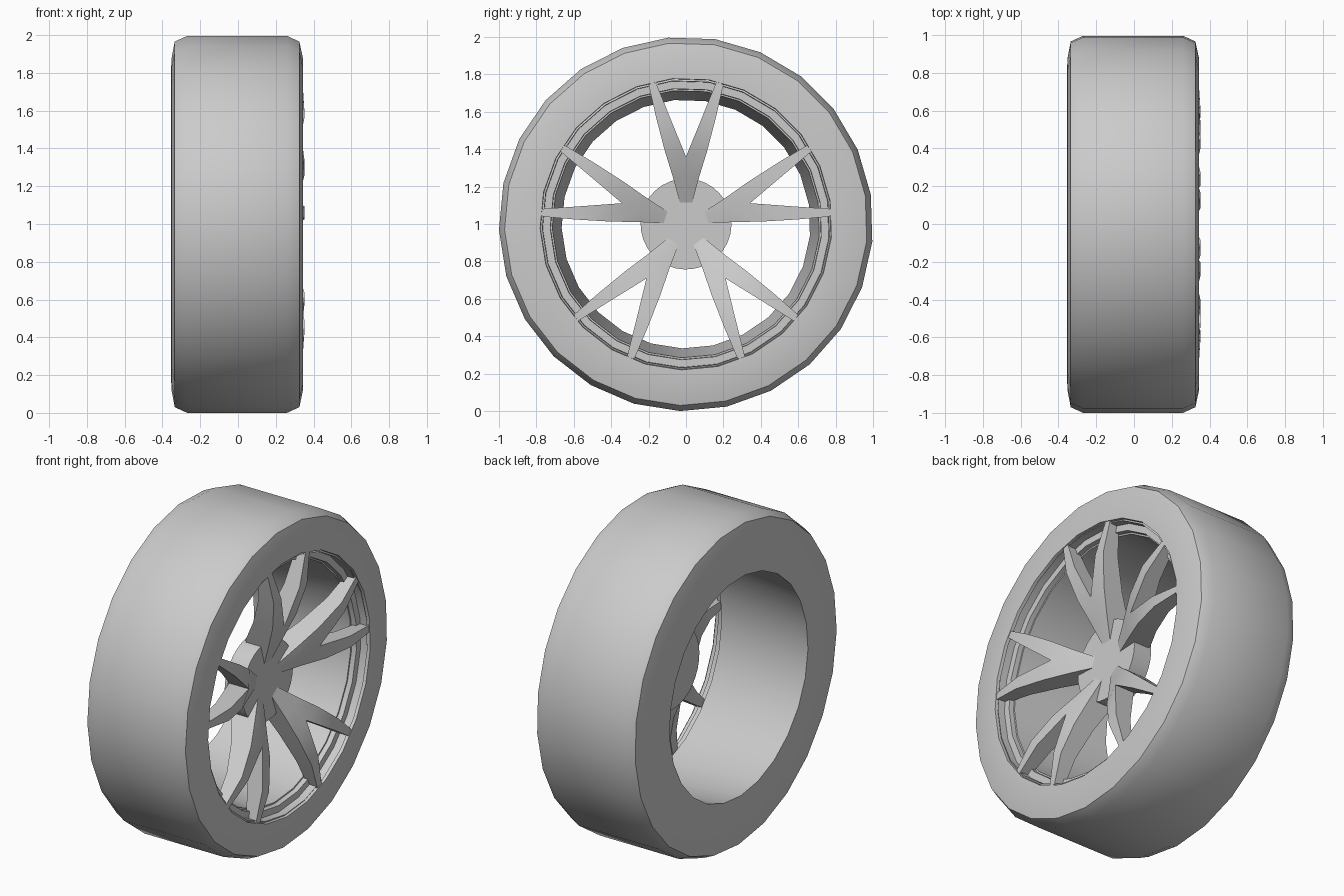
import bpy, bmesh
from math import sin, cos, radians, pi

if "Cube" in bpy.data.objects:
    bpy.data.objects.remove(bpy.data.objects["Cube"])

SIDES = 25
PHASE = radians(9)
CENTRE_Z = 1.0


def finish(name, bm, angle):
    bmesh.ops.remove_doubles(bm, verts=bm.verts, dist=0.0005)
    bmesh.ops.recalc_face_normals(bm, faces=bm.faces)
    mesh = bpy.data.meshes.new(name)
    bm.to_mesh(mesh)
    bm.free()
    ob = bpy.data.objects.new(name, mesh)
    bpy.context.collection.objects.link(ob)
    bpy.ops.object.select_all(action='DESELECT')
    ob.select_set(True)
    bpy.context.view_layer.objects.active = ob
    bpy.ops.object.shade_smooth_by_angle(angle=radians(angle))
    return ob


def revolve(name, profile, sides=SIDES, closed=False, angle=35):
    """Spin an (x, radius) profile around the wheel axis."""
    bm = bmesh.new()
    rings = []
    for x, r in profile:
        rings.append([bm.verts.new((x, r * cos(PHASE + 2 * pi * i / sides),
                                    CENTRE_Z + r * sin(PHASE + 2 * pi * i / sides)))
                      for i in range(sides)])
    pairs = list(zip(rings, rings[1:]))
    if closed:
        pairs.append((rings[-1], rings[0]))
    else:
        bm.faces.new(rings[0])
        bm.faces.new(rings[-1])
    for a, b in pairs:
        for i in range(sides):
            j = (i + 1) % sides
            bm.faces.new((a[i], a[j], b[j], b[i]))
    return finish(name, bm, angle)


# Tyre and rim share one closed cross-section: tread, side walls, stepped lip, tapering barrel
revolve("tyre_and_rim", [
    (-0.355, 0.665), (-0.355, 0.80), (-0.352, 0.88), (-0.335, 0.97), (-0.27, 1.0),
    (0.26, 1.0), (0.325, 0.97), (0.344, 0.88), (0.345, 0.78),
    (0.328, 0.778), (0.335, 0.768), (0.29, 0.766), (0.29, 0.726),
    (0.26, 0.724), (0.26, 0.715)], closed=True)

# Hub disc
revolve("hub", [(0.08, 0.243), (0.20, 0.243)], sides=32)

# Half of a forked spoke: inner edge (across, radius), outer edge, front x, back x
STATIONS = [
    ((0.0, 0.115), (0.033, 0.115), 0.200, 0.09),
    ((0.0, 0.24), (0.070, 0.25), 0.255, 0.10),
    ((0.0, 0.36), (0.113, 0.39), 0.312, 0.18),
    ((0.088, 0.575), (0.160, 0.57), 0.353, 0.25),
    ((0.163, 0.762), (0.200, 0.745), 0.341, 0.275),
]
FORK = 2


def spoke(name, a):
    bm = bmesh.new()

    def place(side, p, x):
        t, r = side * p[0], p[1]
        return bm.verts.new((x, r * cos(a) - t * sin(a), CENTRE_Z + r * sin(a) + t * cos(a)))

    for side in (1, -1):
        rows = [[place(side, i, f), place(side, o, f), place(side, o, b), place(side, i, b)]
                for i, o, f, b in STATIONS]
        for k, (p, q) in enumerate(zip(rows, rows[1:])):
            for m in range(4):
                if m == 3 and k < FORK:      # centre plane of the stem stays open
                    continue
                n = (m + 1) % 4
                bm.faces.new((p[m], p[n], q[n], q[m]))
        bm.faces.new(rows[0])
        bm.faces.new(rows[-1])
    return finish(name, bm, 20)


# Five forked spokes
for s in range(5):
    spoke(f"spoke_{s + 1}", radians(90 + 72 * s))
